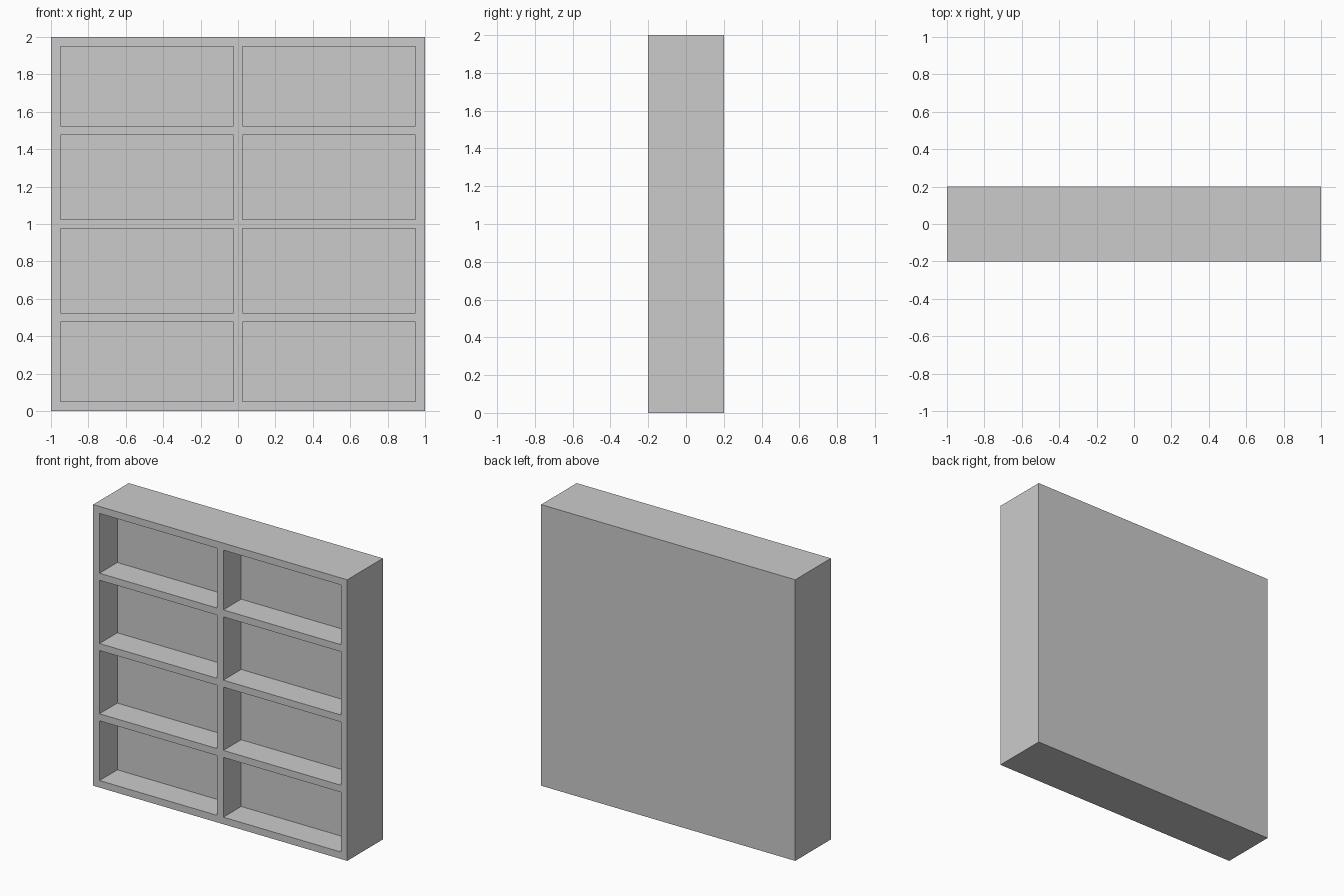
import bpy
import bmesh
from mathutils import Matrix, Vector

if "Cube" in bpy.data.objects:
    bpy.data.objects.remove(bpy.data.objects["Cube"])

WIDTH, DEPTH, HEIGHT = 2.0, 0.4, 2.0
WALL = 0.05        # outer frame thickness
BOARD = 0.05       # shelf and divider thickness
POCKET = 0.2       # depth of each compartment


def add_box(bm, lo, hi):
    lo, hi = Vector(lo), Vector(hi)
    bmesh.ops.create_cube(
        bm, size=1,
        matrix=Matrix.Translation((lo + hi) / 2) @ Matrix.Diagonal((*(hi - lo), 1)))


def make_object(name, boxes):
    bm = bmesh.new()
    for lo, hi in boxes:
        add_box(bm, lo, hi)
    mesh = bpy.data.meshes.new(name)
    bm.to_mesh(mesh)
    bm.free()
    obj = bpy.data.objects.new(name, mesh)
    bpy.context.collection.objects.link(obj)
    return obj


def openings(start, end, count):
    """Spans between boards that are centred on an even division of the full size."""
    cuts = [start + (end - start) * i / count for i in range(count + 1)]
    return [(a + (WALL if i == 0 else BOARD / 2),
             b - (WALL if i == count - 1 else BOARD / 2))
            for i, (a, b) in enumerate(zip(cuts, cuts[1:]))]


# Solid shelf case with closed back
case = make_object("shelf_case", [((-WIDTH / 2, -DEPTH / 2, 0), (WIDTH / 2, DEPTH / 2, HEIGHT))])

# Two columns by four rows of compartments, open at the front
front = -DEPTH / 2
cutter = make_object("compartment_cutter", [
    ((x0, front - 0.1, z0), (x1, front + POCKET, z1))
    for x0, x1 in openings(-WIDTH / 2, WIDTH / 2, 2)
    for z0, z1 in openings(0, HEIGHT, 4)])
cutter.hide_render = True

# Carve the compartments, leaving the shelves and middle divider
cut = case.modifiers.new("compartments", 'BOOLEAN')
cut.operation = 'DIFFERENCE'
cut.solver = 'EXACT'
cut.object = cutter
bpy.context.view_layer.objects.active = case
bpy.ops.object.modifier_apply(modifier=cut.name)
bpy.data.objects.remove(cutter)
